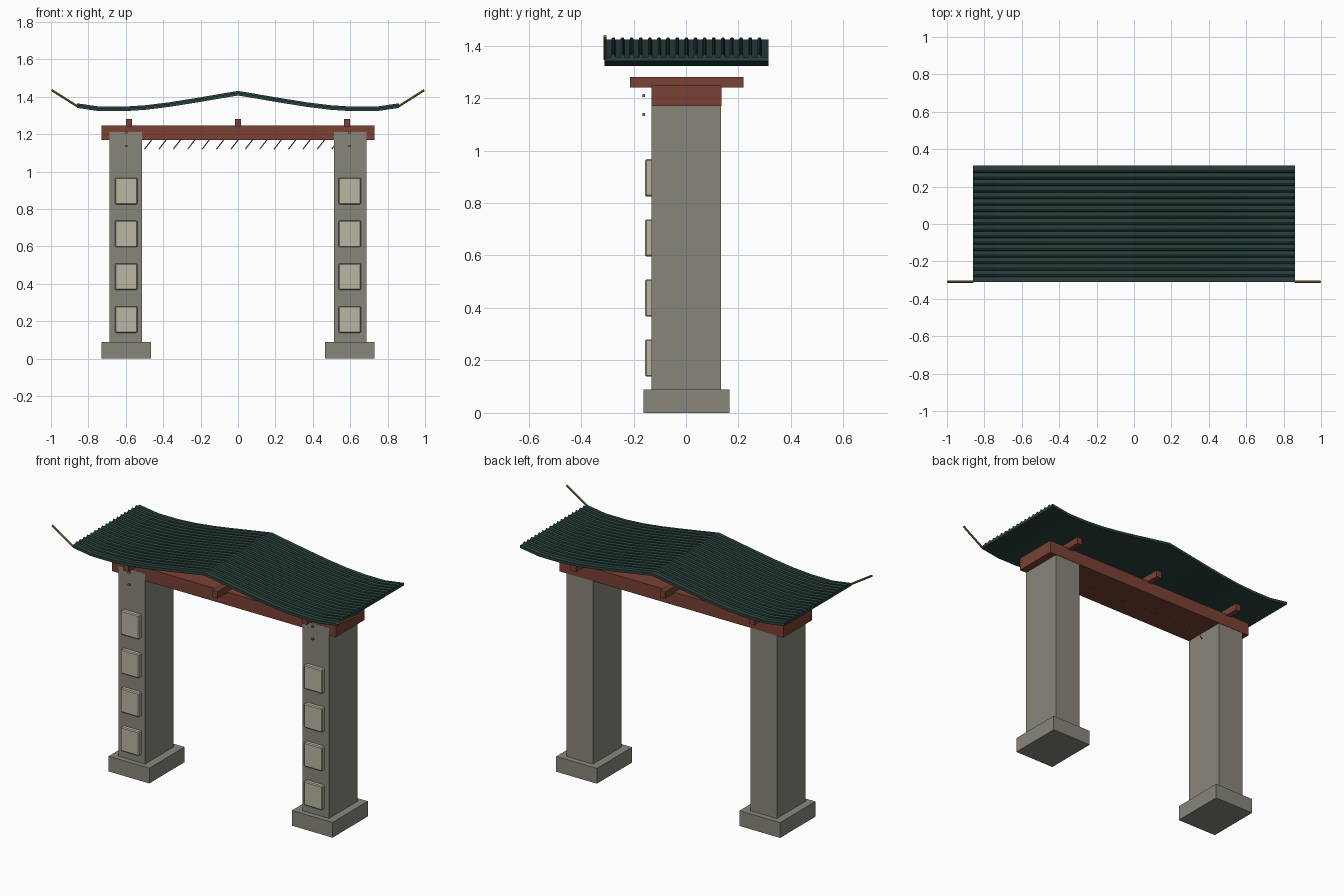
import bpy, bmesh, math
from mathutils import Vector

cube = bpy.data.objects.get("Cube")
if cube:
    bpy.data.objects.remove(cube, do_unlink=True)


def material(name, rgb):
    m = bpy.data.materials.new(name)
    m.use_nodes = True
    m.diffuse_color = (*rgb, 1)
    m.node_tree.nodes["Principled BSDF"].inputs["Base Color"].default_value = (*rgb, 1)
    return m


STONE = material("grey stone", (0.25, 0.24, 0.195))
PALE = material("pale stone", (0.49, 0.465, 0.36))
WOOD = material("red wood", (0.195, 0.053, 0.035))
TILE = material("dark green tile", (0.022, 0.055, 0.05))
GOLD = material("dull gold", (0.33, 0.19, 0.06))


def finish(name, bm, mat):
    bmesh.ops.recalc_face_normals(bm, faces=bm.faces)
    mesh = bpy.data.meshes.new(name)
    bm.to_mesh(mesh)
    bm.free()
    mesh.materials.append(mat)
    obj = bpy.data.objects.new(name, mesh)
    bpy.context.collection.objects.link(obj)
    return obj


def box(name, xs, ys, zs, mat, bevel=0):
    lo, hi = Vector((xs[0], ys[0], zs[0])), Vector((xs[1], ys[1], zs[1]))
    bm = bmesh.new()
    bmesh.ops.create_cube(bm, size=1)
    for v in bm.verts:
        v.co = (lo + hi) / 2 + v.co * (hi - lo)
    obj = finish(name, bm, mat)
    if bevel:
        mod = obj.modifiers.new("bevel", "BEVEL")
        mod.width = bevel
        mod.segments = 1
    return obj


def rod(name, start, end, radius, mat, sides=6):
    a, b = Vector(start), Vector(end)
    bm = bmesh.new()
    bmesh.ops.create_cone(bm, cap_ends=True, segments=sides, radius1=radius,
                          radius2=radius, depth=(b - a).length)
    turn = (b - a).to_track_quat("Z", "Y")
    for v in bm.verts:
        v.co = turn @ v.co + (a + b) / 2
    return finish(name, bm, mat)


def sweep(bm, path, section):
    """Loft a closed (y, dz) section along (x, z) path points, with end caps."""
    rings = [[bm.verts.new((x, y, z + dz)) for y, dz in section] for x, z in path]
    n = len(section)
    for r, s in zip(rings, rings[1:]):
        for i in range(n):
            j = (i + 1) % n
            bm.faces.new((r[i], r[j], s[j], s[i]))
    bm.faces.new(rings[0])
    bm.faces.new(rings[-1])


# Pillars with plinths, raised panels and small pegs
for side, s in (("left", 1), ("right", -1)):
    def span(cx, w):
        return (s * cx - w / 2, s * cx + w / 2)
    box(f"{side}_plinth", span(0.598, 0.265), (-0.162, 0.166), (0, 0.09), STONE)
    box(f"{side}_pillar", span(0.6, 0.172), (-0.132, 0.133), (0.09, 1.213), STONE)
    for i in range(4):
        z = 0.138 + i * 0.229
        box(f"{side}_panel_{i + 1}", span(0.598, 0.12), (-0.156, -0.125),
            (z, z + 0.142), PALE, 0.005)
    for i, z in enumerate((1.137, 1.21)):
        box(f"{side}_peg_{i + 1}", span(0.598, 0.012), (-0.166, -0.156),
            (z - 0.006, z + 0.006), GOLD)

# Main beam and cross beams
box("main_beam", (-0.73, 0.73), (-0.131, 0.135), (1.17, 1.247), WOOD)
for i, x in enumerate((-0.583, 0, 0.583)):
    box(f"cross_beam_{i + 1}", (x - 0.017, x + 0.017), (-0.214, 0.219),
        (1.24, 1.281), WOOD)

# Slanted thin rods hanging under the beam
for i in range(14):
    x = -0.5 + i * 0.077
    rod(f"hanging_rod_{i + 1}", (x, 0, 1.12), (x + 0.045, 0, 1.178), 0.003, GOLD)

# Curved roof: sheet following the sagging profile
half = [(0, 1.42), (0.125, 1.399), (0.25, 1.378), (0.37, 1.359), (0.49, 1.344),
        (0.61, 1.336), (0.74, 1.336), (0.862, 1.354)]
path = [(-x, z) for x, z in half[:0:-1]] + half
bm = bmesh.new()
sweep(bm, path, [(-0.31, -0.013), (0.314, -0.013), (0.314, 0.003), (-0.31, 0.003)])
finish("roof_sheet", bm, TILE)

# Rounded tile ribs running along the roof
bm = bmesh.new()
for i in range(17):
    y = -0.277 + i * 0.0348
    arc = [math.pi * k / 5 for k in range(6)]
    sweep(bm, path, [(y + 0.008 * math.cos(a), 0.001 + 0.011 * math.sin(a)) for a in arc])
finish("roof_ribs", bm, TILE)

# Upturned horns on the front eave corners
for side, s in (("left", 1), ("right", -1)):
    rod(f"{side}_eave_horn", (s * 0.86, -0.309, 1.35), (s * 0.996, -0.309, 1.436),
        0.006, GOLD, 8)
